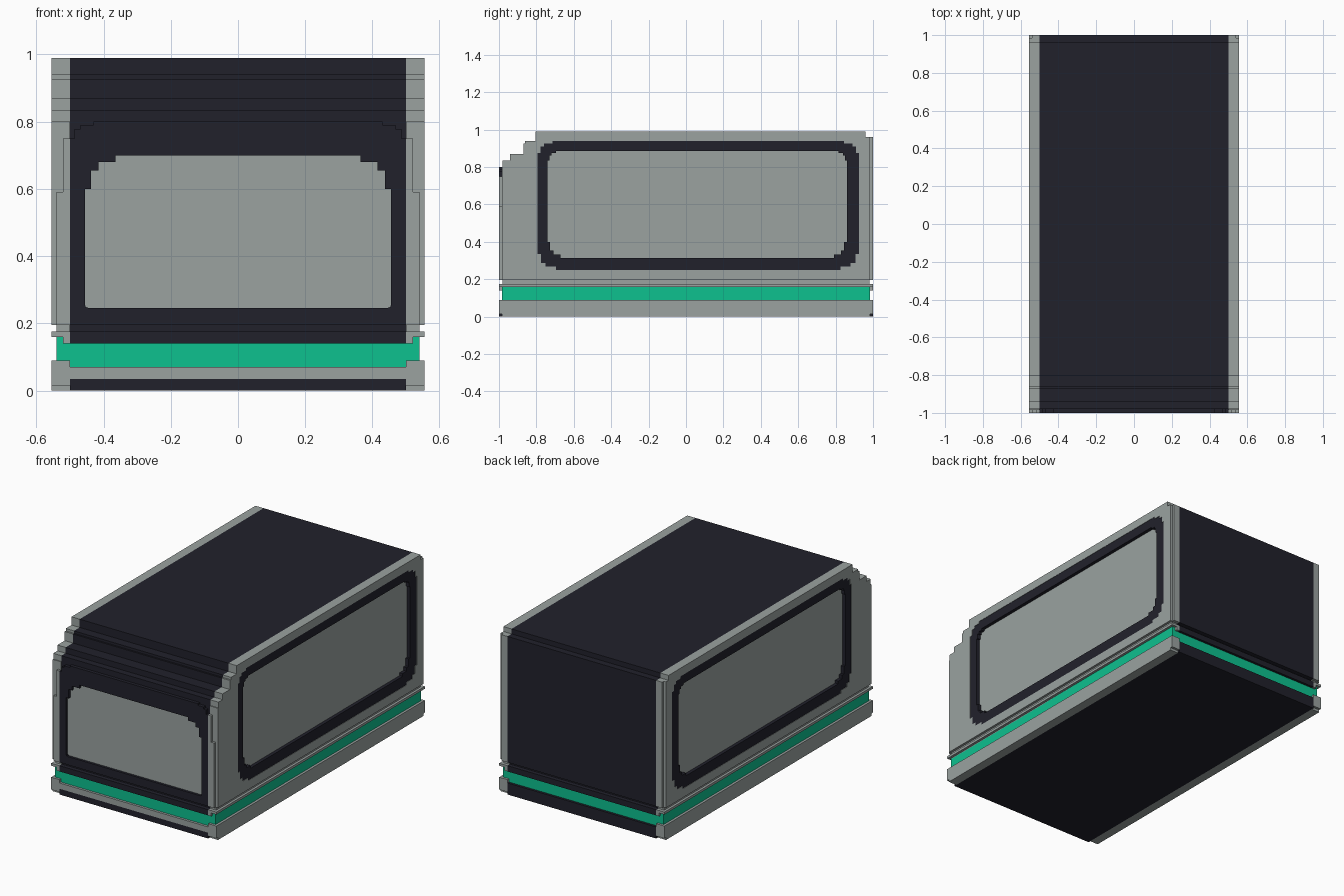
import bpy
import bmesh

cube = bpy.data.objects.get("Cube")
if cube:
    bpy.data.objects.remove(cube, do_unlink=True)


def material(name, rgb):
    m = bpy.data.materials.new(name)
    m.use_nodes = True
    m.diffuse_color = (*rgb, 1)
    m.node_tree.nodes["Principled BSDF"].inputs["Base Color"].default_value = (*rgb, 1)
    return m


GREY = material("light grey", (0.325, 0.362, 0.352))
DARK = material("dark navy", (0.0152, 0.0152, 0.0242))
GREEN = material("bright green", (0.004, 0.533, 0.275))


def extrude(name, mat, loops, axis, start, end):
    """Fill an outline (later loops are holes) and extrude it along x or y."""
    bm = bmesh.new()
    edges = []
    for loop in loops:
        vs = [bm.verts.new((start, p, q) if axis == "x" else (p, start, q)) for p, q in loop]
        edges += [bm.edges.new((v, vs[i - 1])) for i, v in enumerate(vs)]
    bmesh.ops.triangle_fill(bm, use_beauty=True, edges=edges)
    geom = bmesh.ops.extrude_face_region(bm, geom=bm.faces[:], use_keep_orig=True)["geom"]
    depth = end - start
    vec = (depth, 0, 0) if axis == "x" else (0, depth, 0)
    bmesh.ops.translate(bm, vec=vec, verts=[g for g in geom if isinstance(g, bmesh.types.BMVert)])
    bmesh.ops.recalc_face_normals(bm, faces=bm.faces[:])
    mesh = bpy.data.meshes.new(name)
    bm.to_mesh(mesh)
    bm.free()
    mesh.materials.append(mat)
    ob = bpy.data.objects.new(name, mesh)
    bpy.context.collection.objects.link(ob)
    return ob


def rect(p0, p1, q0, q1):
    return [(p0, q0), (p1, q0), (p1, q1), (p0, q1)]


def box(name, mat, x0, x1, y0, y1, z0, z1):
    return extrude(name, mat, [rect(y0, y1, z0, z1)], "x", x0, x1)


STAIR = [(0, 1), (.2, 1), (.2, .45), (.45, .45), (.45, .2), (1, .2), (1, 0)]


def stepped(p0, p1, q0, q1, top, bottom):
    """Rectangle whose corners are cut as little staircases of (width, height)."""
    pts = []
    for p, q, sp, sq, (w, h) in ((p0, q0, 1, 1, bottom), (p1, q0, -1, 1, bottom),
                                 (p1, q1, -1, -1, top), (p0, q1, 1, -1, top)):
        corner = [(p + sp * u * w, q + sq * v * h) for u, v in STAIR]
        pts += corner if sp == sq else corner[::-1]
    return pts


# Stepped nose shared by the core and the side panels
nose = [(-.98, .835), (-.94, .835), (-.94, .87), (-.87, .87), (-.87, .925),
        (-.86, .925), (-.86, .94), (-.805, .94), (-.805, .99)]
tail = [(.96, .99), (.96, .96)]

# Dark central hull
extrude("hull_core", DARK, [[(-.975, .0), (-.975, .2), (-.98, .2)] + nose + tail
                            + [(.98, .96), (.98, .2), (.975, .2), (.975, 0)]], "x", -.5, .5)

# Green stripe around the whole body
box("green_band", GREEN, -.54, .54, -.985, .985, .07, .16)

# Front frame, window and rear panel
front_window = stepped(-.455, .455, .245, .70, (.09, .10), (.008, .008))
front_outline = stepped(-.5, .5, .195, .80, (.07, .05), (.004, .004))
extrude("front_frame", DARK, [front_outline, front_window], "y", -1, -.978)
extrude("front_window", GREY, [front_window], "y", -.985, -.975)
box("rear_panel", DARK, -.5, .5, .975, 1, .195, .96)

# Cross rails at the two ends
for end, s in (("front", -1), ("rear", 1)):
    y0, y1 = sorted((s * .96, s))
    box(end + "_upper_rail", DARK, -.5, .5, y0, y1, .14, .175)
    box(end + "_lower_rail", DARK, -.5, .5, y0, y1, 0, .035)
    box(end + "_bumper", GREY if s < 0 else DARK, -.5, .5, y0, y1, .035, .07)

# Side walls, mirrored
frame_outer = stepped(-.795, .925, .25, .94, (.08, .065), (.10, .085))
frame_inner = stepped(-.74, .86, .315, .885, (.045, .05), (.07, .085))
panel = [(-.985, .195), (-.985, .80), (-.98, .80)] + nose + tail + [(.985, .96), (.985, .195)]
for side, s in (("left", 1), ("right", -1)):
    def part(name, mat, x0, x1, *dims):
        box(side + "_" + name, mat, *sorted((s * x0, s * x1)), *dims)

    extrude(side + "_panel", GREY, [panel, frame_outer], "x", s * .5, s * .555)
    extrude(side + "_window_frame", DARK, [frame_outer, frame_inner], "x", s * .5, s * .553)
    extrude(side + "_window", GREY, [frame_inner], "x", s * .5, s * .533)

    # Rails and groove below the panel
    part("groove", GREY, .5, .54, -.98, .98, .155, .2)
    part("upper_rail", GREY, .5, .555, -1, 1, .16, .175)
    part("lower_rail", GREY, .5, .555, -1, 1, .015, .09)
    part("base_strip", GREY, .5, .555, -.985, .985, 0, .015)

    # Corner posts
    part("front_post", GREY, .5, .54, -1, -.985, .195, .59)
    part("front_post_top", GREY, .5, .52, -1, -.985, .59, .75)
    part("rear_post", GREY, .5, .54, .985, 1, .195, .96)
    for end, t in (("front", -1), ("rear", 1)):
        y0, y1 = sorted((t * .96, t))
        part(end + "_rail_cap", GREY, .5, .52, y0, y1, .14, .16)
